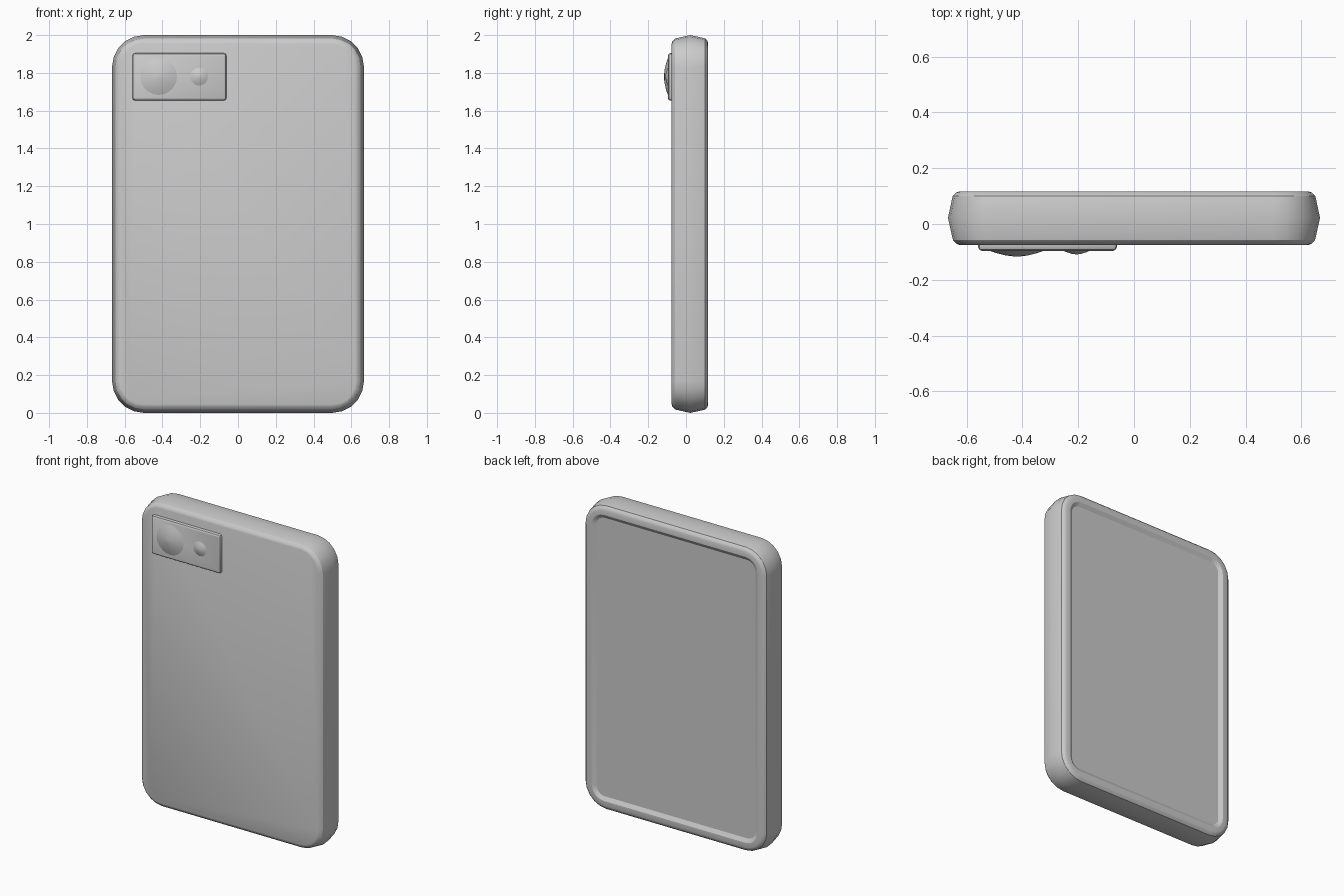
import bpy, bmesh, math

cube = bpy.data.objects.get("Cube")
if cube:
    bpy.data.objects.remove(cube, do_unlink=True)

# Single plain grey material
grey = bpy.data.materials.new("light_grey")
grey.use_nodes = True
grey.diffuse_color = (0.6, 0.6, 0.6, 1)
grey.node_tree.nodes["Principled BSDF"].inputs["Base Color"].default_value = (0.6, 0.6, 0.6, 1)


def loft(name, rings, cap_start=True, angle=30):
    """Join equal-length rings of points into a smooth-shaded object."""
    bm = bmesh.new()
    loops = [[bm.verts.new(p) for p in ring] for ring in rings]
    n = len(loops[0])
    for a, b in zip(loops, loops[1:]):
        for i in range(n):
            j = (i + 1) % n
            bm.faces.new((a[i], a[j], b[j], b[i]))
    if cap_start:
        bm.faces.new(loops[0])
    bm.faces.new(loops[-1])
    bmesh.ops.recalc_face_normals(bm, faces=bm.faces)
    mesh = bpy.data.meshes.new(name)
    bm.to_mesh(mesh)
    bm.free()
    obj = bpy.data.objects.new(name, mesh)
    bpy.context.collection.objects.link(obj)
    mesh.materials.append(grey)
    bpy.ops.object.select_all(action='DESELECT')
    obj.select_set(True)
    bpy.context.view_layer.objects.active = obj
    bpy.ops.object.shade_smooth_by_angle(angle=math.radians(angle))


def rounded_ring(cx, cz, half_x, half_z, radius, y, segments=5):
    """Rounded rectangle facing along y."""
    points = []
    for k, (sx, sz) in enumerate([(1, 1), (-1, 1), (-1, -1), (1, -1)]):
        for i in range(segments + 1):
            a = math.pi / 2 * (k + i / segments)
            points.append((cx + sx * (half_x - radius) + radius * math.cos(a), y,
                           cz + sz * (half_z - radius) + radius * math.sin(a)))
    return points


def round_ring(cx, cz, radius, y, sides=20):
    return [(cx + radius * math.cos(2 * math.pi * i / sides), y,
             cz + radius * math.sin(2 * math.pi * i / sides)) for i in range(sides)]


# Body: (inset, y) from the front panel, around the bulged side, down the bevel to the shallow screen
body_profile = [(0.045, -0.076), (0.032, -0.072), (0.018, -0.058), (0.0, 0.022),
                (0.017, 0.101), (0.03, 0.113), (0.042, 0.117), (0.073, 0.117),
                (0.097, 0.103)]
loft("phone_body", [rounded_ring(0, 1, 0.667 - d, 1 - d, 0.17 - 1.15 * d, y)
                    for d, y in body_profile])

# Raised camera plate with a softened rim
plate_profile = [(0.0, -0.07), (0.0, -0.082), (0.004, -0.091), (0.013, -0.096)]
loft("camera_plate", [rounded_ring(-0.31, 1.779, 0.249 - d, 0.126 - d, 0.015 - d, y, 2)
                      for d, y in plate_profile])

# Shallow domed lenses
for name, x, radius, height in (("large_lens", -0.42, 0.097, 0.021),
                                ("small_lens", -0.206, 0.047, 0.013)):
    loft(name, [round_ring(x, 1.78, radius * r, -0.096 - height * h)
                for r, h in ((1, -0.2), (1, 0), (0.75, 0.4), (0.4, 0.8), (0.05, 1))],
         cap_start=False, angle=60)
